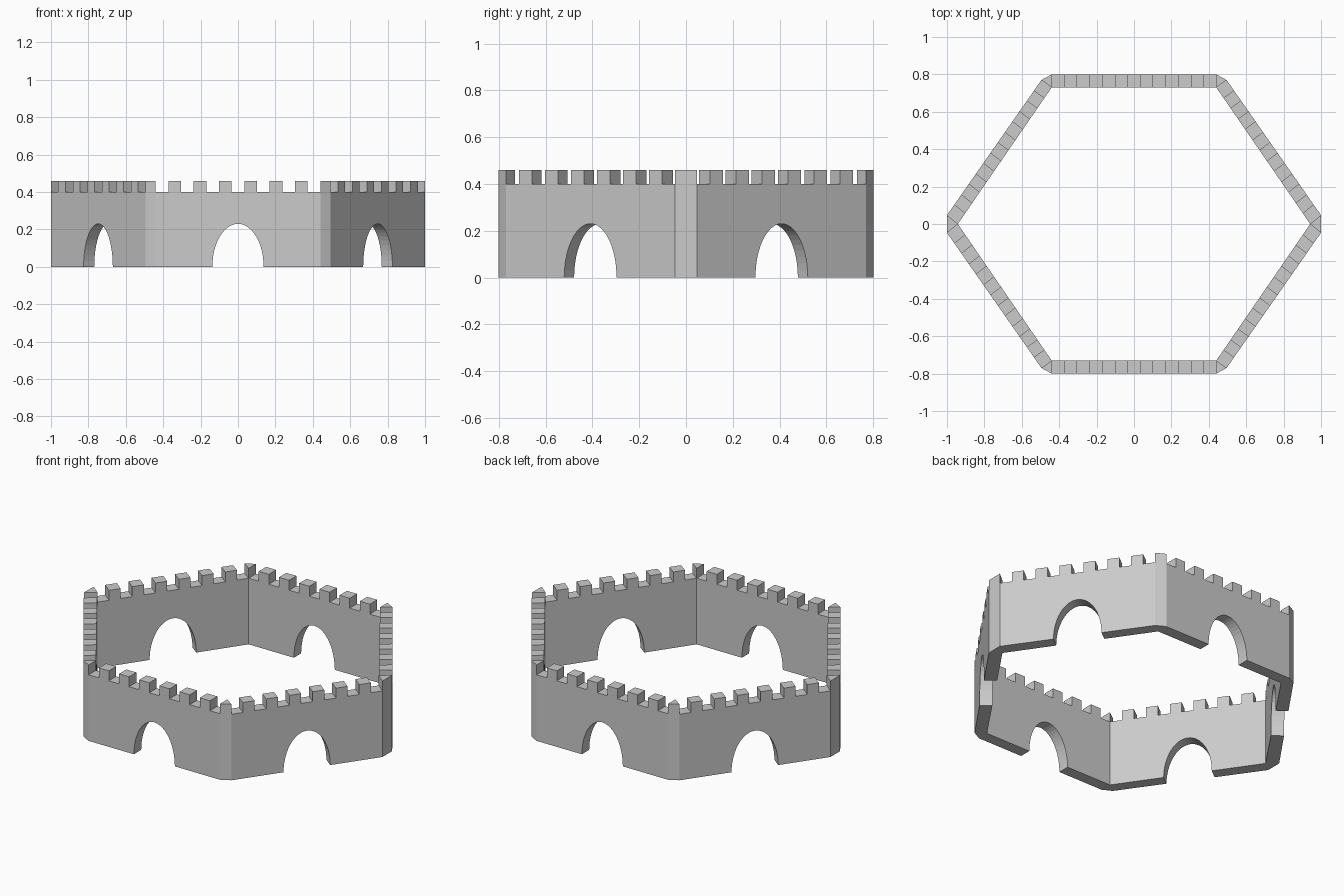
import bpy, bmesh, math
from mathutils import Vector

if "Cube" in bpy.data.objects:
    bpy.data.objects.remove(bpy.data.objects["Cube"])

WALK, TOP = 0.40, 0.46          # crenel floor and merlon top
ARCH_W, ARCH_H = 0.137, 0.23    # half width and height of the gateways
BAYS, ARCH_SEGS = 13, 24

bm = bmesh.new()


def face(*pts):
    bm.faces.new([bm.verts.new(p) for p in pts])


def wall_profile(length):
    """Outline of one wall as (fraction along, height)."""
    pts = [(0, 0)]
    for i in range(ARCH_SEGS + 1):
        a = math.pi * (1 - i / ARCH_SEGS)
        z = 0 if i in (0, ARCH_SEGS) else ARCH_H * math.sin(a)
        pts.append((0.5 + ARCH_W * math.cos(a) / length, z))
    pts.append((1, 0))
    for i in range(BAYS, 0, -1):
        z = WALK if i % 2 else TOP
        pts += [(i / BAYS, z), ((i - 1) / BAYS, z)]
    return pts


def add_wall(in_a, in_b, out_a, out_b):
    in_a, in_b, out_a, out_b = map(Vector, (in_a, in_b, out_a, out_b))
    prof = wall_profile((in_b - in_a).length)
    inner = [(*in_a.lerp(in_b, u), z) for u, z in prof]
    outer = [(*out_a.lerp(out_b, u), z) for u, z in prof]
    face(*inner)
    face(*outer)
    n = len(prof)
    for i in range(n - 1):          # the closing end joins a corner and stays open
        j = i + 1
        if prof[i][0] == prof[j][0] == 1:
            continue
        face(inner[i], inner[j], outer[j], outer[i])


def add_corner(p, a, b):
    """Three-sided corner post filling the wedge between two walls."""
    face((*p, 0), (*a, 0), (*b, 0))
    face((*p, TOP), (*a, TOP), (*b, TOP))
    for lo, hi in ((0, WALK), (WALK, TOP)):
        face((*a, lo), (*b, lo), (*b, hi), (*a, hi))
    for q in (a, b):
        face((*p, WALK), (*q, WALK), (*q, TOP), (*p, TOP))


# Front and back walls
for s in (-1, 1):
    add_wall((-0.44, 0.73 * s), (0.44, 0.73 * s), (-0.44, 0.8 * s), (0.44, 0.8 * s))

# Slanted walls and the corner posts
for sx in (-1, 1):
    for sy in (-1, 1):
        add_wall((0.942 * sx, 0), (0.44 * sx, 0.73 * sy),
                 (sx, 0.047 * sy), (0.495 * sx, 0.77 * sy))
        add_corner((0.44 * sx, 0.73 * sy), (0.44 * sx, 0.8 * sy), (0.495 * sx, 0.77 * sy))
    add_corner((0.942 * sx, 0), (sx, 0.047), (sx, -0.047))

# Weld everything into one closed shell
bmesh.ops.remove_doubles(bm, verts=bm.verts, dist=1e-4)
bmesh.ops.recalc_face_normals(bm, faces=bm.faces)
mesh = bpy.data.meshes.new("castle_wall")
bm.to_mesh(mesh)
bm.free()
bpy.context.collection.objects.link(bpy.data.objects.new("castle_wall", mesh))
